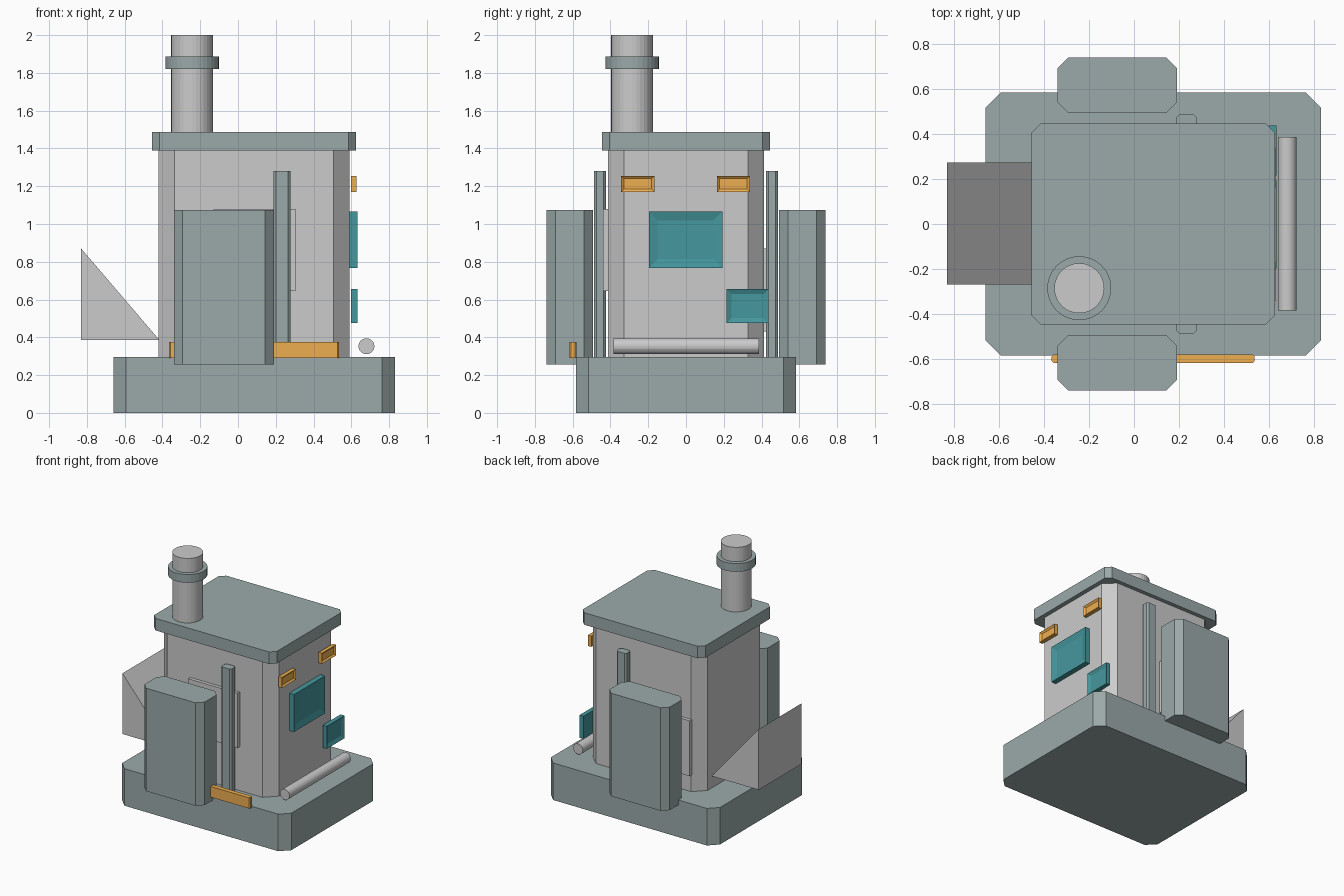
import bpy, bmesh
from mathutils import Matrix, Vector

if "Cube" in bpy.data.objects:
    bpy.data.objects.remove(bpy.data.objects["Cube"])


def material(name, rgb):
    m = bpy.data.materials.new(name)
    m.diffuse_color = (*rgb, 1)
    m.use_nodes = True
    m.node_tree.nodes["Principled BSDF"].inputs["Base Color"].default_value = m.diffuse_color
    return m


SLATE = material("slate", (0.33, 0.40, 0.40))
TEAL = material("teal", (0.06, 0.31, 0.34))
AMBER = material("amber", (0.85, 0.42, 0.08))


def finish(name, bm, mat=None):
    bmesh.ops.recalc_face_normals(bm, faces=bm.faces[:])
    me = bpy.data.meshes.new(name)
    bm.to_mesh(me)
    bm.free()
    ob = bpy.data.objects.new(name, me)
    bpy.context.collection.objects.link(ob)
    if mat:
        me.materials.append(mat)
    return ob


def box_mesh(x, y, z):
    bm = bmesh.new()
    size = [b - a for a, b in (x, y, z)]
    mid = Vector([(a + b) / 2 for a, b in (x, y, z)])
    bmesh.ops.create_cube(bm, size=1, matrix=Matrix.Translation(mid) @ Matrix.Diagonal((*size, 1)))
    return bm


def block(name, x, y, z, chamfer=0, mat=None):
    """Box whose upright edges are chamfered."""
    bm = box_mesh(x, y, z)
    if chamfer:
        upright = [e for e in bm.edges
                   if abs(e.verts[0].co.z - e.verts[1].co.z) > 1e-4]
        bmesh.ops.bevel(bm, geom=upright, offset=chamfer, segments=1, affect='EDGES')
    return finish(name, bm, mat)


def framed_panel(name, x, y, z, border, mat):
    """Panel on the +x wall with a recessed centre."""
    bm = box_mesh(x, y, z)
    bm.normal_update()
    face = max(bm.faces, key=lambda f: f.calc_center_median().x)
    bmesh.ops.inset_region(bm, faces=[face], thickness=border)
    bmesh.ops.translate(bm, verts=face.verts[:], vec=(-0.012, 0, 0))
    return finish(name, bm, mat)


def cylinder(name, centre, radius, length, axis='Z', mat=None):
    bm = bmesh.new()
    rot = Matrix.Rotation(1.5707963, 4, 'X') if axis == 'Y' else Matrix.Identity(4)
    bmesh.ops.create_cone(bm, cap_ends=True, segments=32, radius1=radius, radius2=radius,
                          depth=length, matrix=Matrix.Translation(centre) @ rot)
    return finish(name, bm, mat)


# Main housing
block("base", (-0.66, 0.83), (-0.583, 0.583), (0, 0.295), 0.068, SLATE)
block("body", (-0.42, 0.59), (-0.413, 0.413), (0.295, 1.485), 0.085)
block("roof", (-0.455, 0.625), (-0.445, 0.445), (1.39, 1.486), 0.04, SLATE)

# Chimney with collar
cylinder("chimney", (-0.243, -0.285, 1.72), 0.111, 0.56)
cylinder("chimney_collar", (-0.243, -0.285, 1.853), 0.142, 0.066, mat=SLATE)

# Side tanks and posts, mirrored front and back
for side, s in (("front", -1), ("back", 1)):
    block(side + "_tank", (-0.34, 0.19), sorted((s * 0.493, s * 0.738)),
          (0.255, 1.075), 0.047, SLATE)
    block(side + "_post", (0.188, 0.278), sorted((s * 0.423, s * 0.487)),
          (0.295, 1.28), 0.014, SLATE)

# Thin wall plates
block("front_plate", (-0.13, 0.305), (-0.44, -0.41), (0.645, 1.08))
block("back_plate", (-0.34, 0.10), (0.41, 0.44), (0.43, 0.87))

# Framed panels on the right wall
framed_panel("screen", (0.588, 0.632), (-0.197, 0.192), (0.767, 1.065), 0.066, TEAL)
framed_panel("control_panel", (0.597, 0.632), (0.215, 0.437), (0.475, 0.655), 0.038, TEAL)
for name, y in (("front_lamp", (-0.343, -0.167)), ("back_lamp", (0.163, 0.339))):
    framed_panel(name, (0.597, 0.627), y, (1.17, 1.255), 0.021, AMBER)

# Handrail on the base and amber strip along the front
cylinder("rail", (0.68, 0.002, 0.353), 0.042, 0.77, 'Y')
block("front_strip", (-0.365, 0.535), (-0.616, -0.58), (0.29, 0.375), 0.008, AMBER)

# Wedge-shaped chute on the left
bm = bmesh.new()
profile = [(-0.83, 0.387), (-0.417, 0.387), (-0.83, 0.87)]
face = bm.faces.new([bm.verts.new((x, -0.268, z)) for x, z in profile])
ext = bmesh.ops.extrude_face_region(bm, geom=[face])["geom"]
bmesh.ops.translate(bm, verts=[v for v in ext if isinstance(v, bmesh.types.BMVert)],
                    vec=(0, 0.54, 0))
finish("chute", bm)
